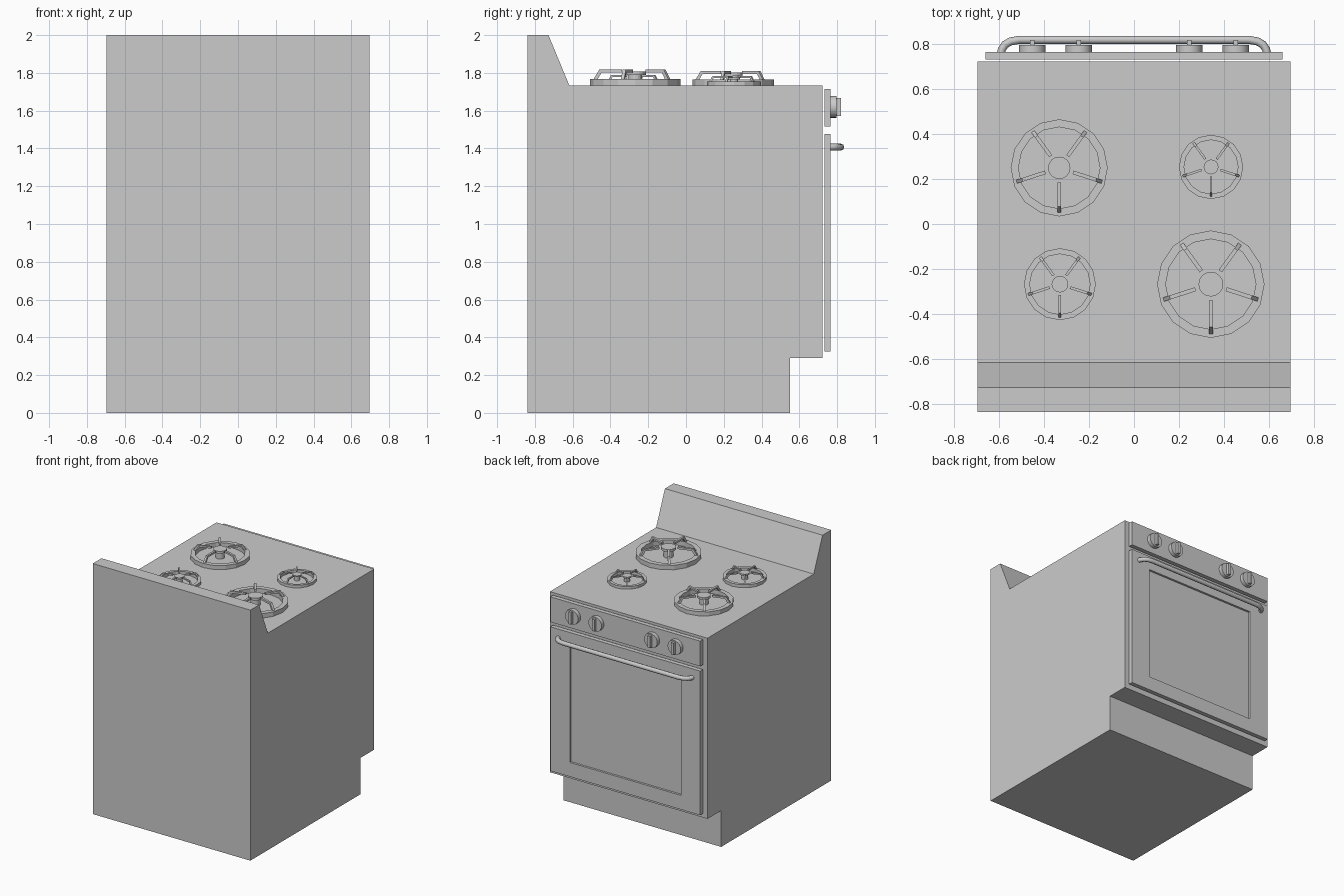
import bpy, bmesh
from math import cos, sin, pi, radians
from mathutils import Matrix, Vector

if "Cube" in bpy.data.objects:
    bpy.data.objects.remove(bpy.data.objects["Cube"])


def finish(name, bm, smooth=False):
    bmesh.ops.recalc_face_normals(bm, faces=bm.faces)
    me = bpy.data.meshes.new(name)
    bm.to_mesh(me)
    bm.free()
    ob = bpy.data.objects.new(name, me)
    bpy.context.collection.objects.link(ob)
    if smooth:
        bpy.ops.object.select_all(action='DESELECT')
        ob.select_set(True)
        bpy.context.view_layer.objects.active = ob
        bpy.ops.object.shade_smooth_by_angle(angle=radians(35))
    return ob


def add_prism(bm, profile, width, matrix=Matrix()):
    """Extrude a closed (y, z) profile along x, centred, then transform it."""
    rows = [[bm.verts.new(matrix @ Vector((x, y, z))) for y, z in profile]
            for x in (-width / 2, width / 2)]
    n = len(profile)
    bm.faces.new(rows[0])
    bm.faces.new(rows[1])
    for i in range(n):
        j = (i + 1) % n
        bm.faces.new((rows[0][i], rows[0][j], rows[1][j], rows[1][i]))


def add_lathe(bm, profile, sides, matrix=Matrix(), closed=False):
    """Turn an (r, z) profile about z; open profiles get end caps."""
    rings = [[bm.verts.new(matrix @ Vector((r * cos(2 * pi * k / sides),
                                            r * sin(2 * pi * k / sides), z)))
              for k in range(sides)] for r, z in profile]
    pairs = list(zip(rings, rings[1:]))
    if closed:
        pairs.append((rings[-1], rings[0]))
    else:
        bm.faces.new(rings[0])
        bm.faces.new(rings[-1])
    for a, b in pairs:
        for k in range(sides):
            m = (k + 1) % sides
            bm.faces.new((a[k], a[m], b[m], b[k]))


def rect(y0, y1, z0, z1):
    return [(y0, z0), (y1, z0), (y1, z1), (y0, z1)]


TOP = 1.732

# Body with toe kick and sloped backsplash
bm = bmesh.new()
add_prism(bm, [(-0.838, 0), (0.55, 0), (0.55, 0.29), (0.723, 0.29), (0.723, TOP),
               (-0.617, TOP), (-0.728, 2.0), (-0.838, 2.0)], 1.392)
finish("stove_body", bm)

# Control panel
bm = bmesh.new()
add_prism(bm, rect(0.732, 0.766, 1.515, 1.716), 1.324)
finish("control_panel", bm)

# Oven door with shallow window recess
bm = bmesh.new()
add_prism(bm, rect(0.732, 0.766, 0.326, 1.477), 1.324)
bmesh.ops.recalc_face_normals(bm, faces=bm.faces)
front = max(bm.faces, key=lambda f: f.calc_center_median().y)
bmesh.ops.inset_region(bm, faces=[front], thickness=0.16)
for v in front.verts:
    v.co.x = 0.49 if v.co.x > 0 else -0.49
inner = bmesh.ops.inset_region(bm, faces=[front], thickness=0.0001)
for v in front.verts:
    v.co.y -= 0.017
finish("oven_door", bm)

# Door handle: bent tube
half = [(0.592, 0.760), (0.588, 0.778), (0.575, 0.798), (0.55, 0.813), (0.51, 0.82)]
path = half + [(-x, y) for x, y in reversed(half)]
cu = bpy.data.curves.new("door_handle", 'CURVE')
cu.dimensions = '3D'
cu.bevel_depth = 0.018
cu.bevel_resolution = 2
cu.use_fill_caps = True
sp = cu.splines.new('POLY')
sp.points.add(len(path) - 1)
for p, (x, y) in zip(sp.points, path):
    p.co = (x, y, 1.407, 1)
handle = bpy.data.objects.new("door_handle", cu)
bpy.context.collection.objects.link(handle)
bpy.ops.object.select_all(action='DESELECT')
handle.select_set(True)
bpy.context.view_layer.objects.active = handle
bpy.ops.object.convert(target='MESH')
bpy.ops.object.shade_smooth_by_angle(angle=radians(50))

# Knobs: round base with an upright grip bar
for i, x in enumerate((-0.453, -0.246, 0.246, 0.453)):
    bm = bmesh.new()
    add_lathe(bm, [(0.058, 0), (0.058, 0.031)], 20,
              Matrix.Translation((x, 0.766, 1.62)) @ Matrix.Rotation(-pi / 2, 4, 'X'))
    add_prism(bm, rect(0.795, 0.82, 1.573, 1.667), 0.022, Matrix.Translation((x, 0, 0)))
    finish(f"knob_{i + 1}", bm, True)

# Burners: one unit design scaled to each size
PRONG = [(0.93, 0.14), (0.80, 0.356), (0.30, 0.356), (0.30, 0.29), (0.75, 0.29), (0.84, 0.14)]
for i, (x, y, r) in enumerate([(-0.333, 0.25, 0.216), (0.343, 0.254, 0.143),
                               (-0.33, -0.268, 0.16), (0.342, -0.268, 0.239)]):
    place = Matrix.Translation((x, y, TOP)) @ Matrix.Scale(r, 4)
    bm = bmesh.new()
    add_lathe(bm, [(1, 0), (1, 0.15), (0.84, 0.15), (0.84, 0)], 16, place, True)
    finish(f"burner_ring_{i + 1}", bm)
    bm = bmesh.new()
    add_lathe(bm, [(0.15, 0), (0.15, 0.24), (0.23, 0.24), (0.23, 0.32)], 16, place)
    finish(f"burner_cap_{i + 1}", bm)
    bm = bmesh.new()
    for k in range(5):
        add_prism(bm, PRONG, 0.075, place @ Matrix.Rotation(pi + k * 2 * pi / 5, 4, 'Z'))
    finish(f"pan_support_{i + 1}", bm)
